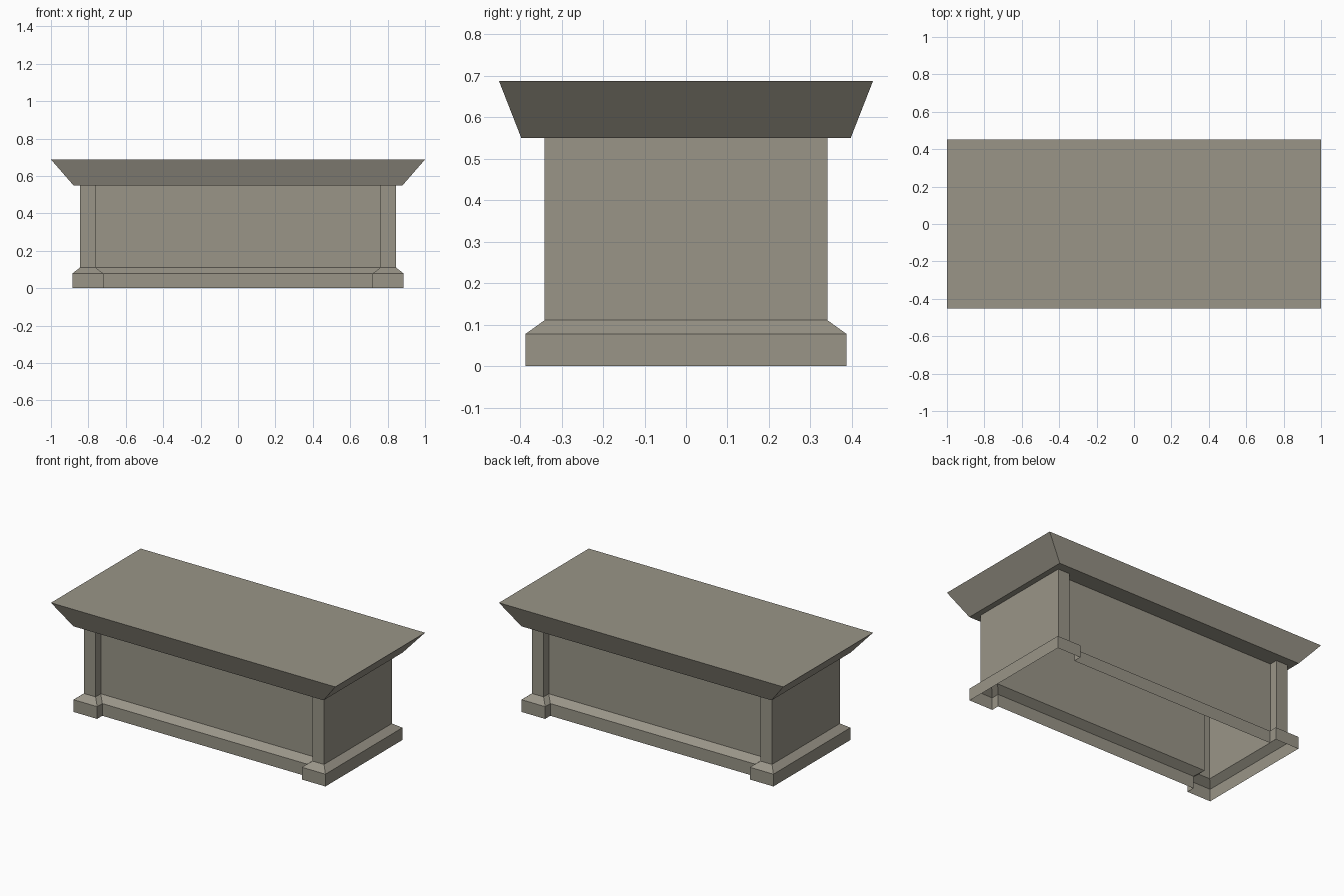
import bpy, bmesh

if "Cube" in bpy.data.objects:
    bpy.data.objects.remove(bpy.data.objects["Cube"])

stone = bpy.data.materials.new("warm grey stone")
stone.diffuse_color = (0.32, 0.30, 0.245, 1)
stone.use_nodes = True
stone.node_tree.nodes["Principled BSDF"].inputs["Base Color"].default_value = stone.diffuse_color


def plan(x, y, notch_x, notch_y):
    """Rectangle with both long sides recessed between the corner pilasters."""
    front = [(-x, -y), (-notch_x, -y), (-notch_x, -notch_y),
             (notch_x, -notch_y), (notch_x, -y), (x, -y)]
    return front + [(-px, -py) for px, py in front]


def rect(x, y):
    return [(-x, -y), (x, -y), (x, y), (-x, y)]


def loft(name, sections, bottom=False, top=False):
    """Join stacked outlines (z, points) with flat side faces."""
    bm = bmesh.new()
    rings = [[bm.verts.new((px, py, z)) for px, py in pts] for z, pts in sections]
    for a, b in zip(rings, rings[1:]):
        n = len(a)
        for i in range(n):
            j = (i + 1) % n
            bm.faces.new((a[i], a[j], b[j], b[i]))
    if bottom:
        bm.faces.new(rings[0][::-1])
    if top:
        bm.faces.new(rings[-1])
    mesh = bpy.data.meshes.new(name)
    bm.to_mesh(mesh)
    bm.free()
    mesh.materials.append(stone)
    obj = bpy.data.objects.new(name, mesh)
    bpy.context.collection.objects.link(obj)
    return obj


base = plan(0.886, 0.387, 0.72, 0.335)
body = plan(0.844, 0.341, 0.763, 0.289)

# Hollow plinth with bevelled top edge, open underneath
loft("plinth", [(0, base), (0.078, base), (0.111, body)])
# Recessed chest walls with corner pilasters
loft("chest_walls", [(0.111, body), (0.55, body)])
# Flared lid slab
loft("lid", [(0.55, rect(0.88, 0.397)), (0.688, rect(1.0, 0.451))], bottom=True, top=True)
